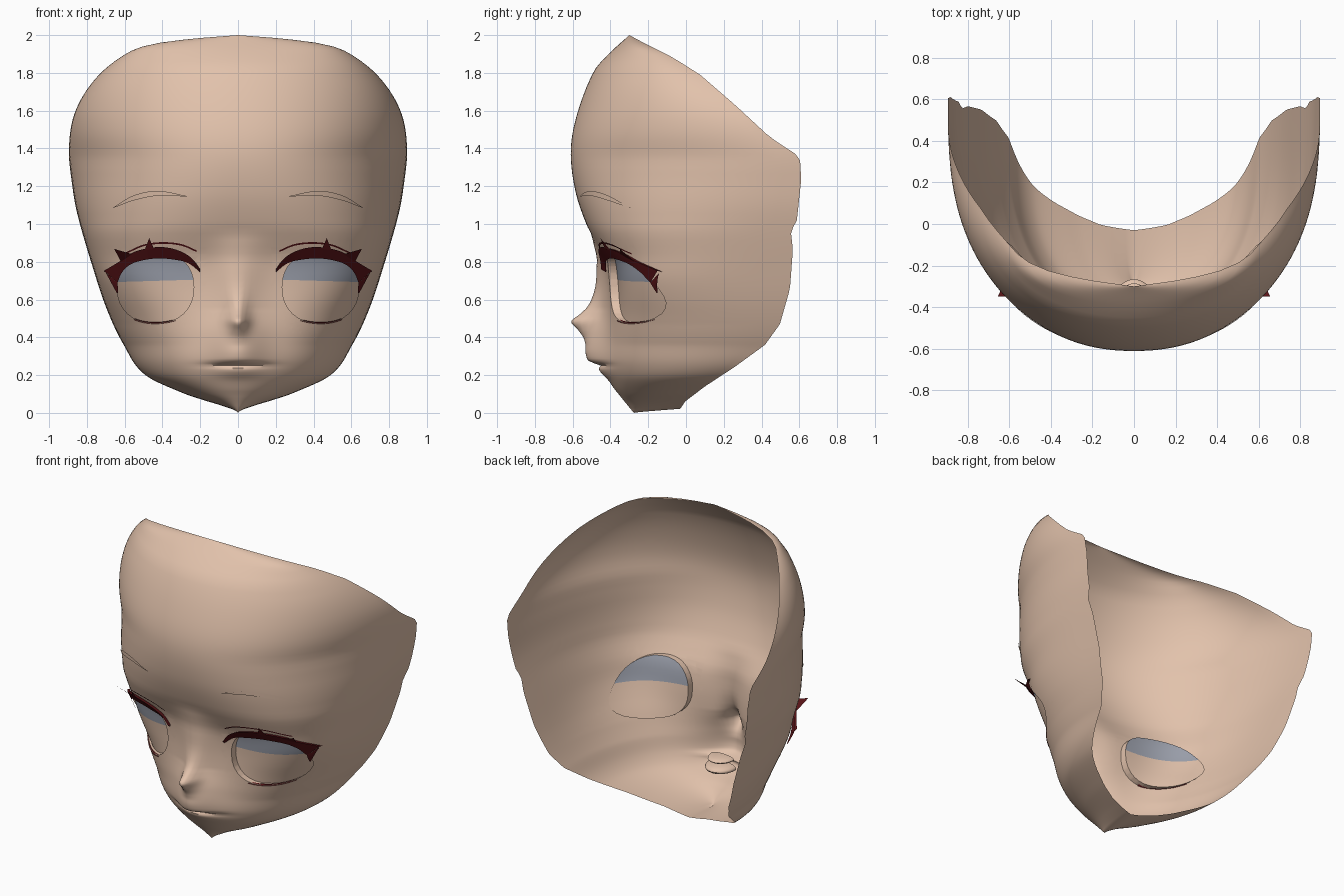
import bpy, bmesh, math
from mathutils import Vector

if "Cube" in bpy.data.objects:
    bpy.data.objects.remove(bpy.data.objects["Cube"])


def material(name, rgb):
    m = bpy.data.materials.new(name)
    m.diffuse_color = (*rgb, 1)
    m.use_nodes = True
    m.node_tree.nodes["Principled BSDF"].inputs["Base Color"].default_value = m.diffuse_color
    return m


SKIN = material("skin", (0.76, 0.54, 0.41))
SHADE = material("eye_grey", (0.33, 0.35, 0.41))
LASH = material("dark_red", (0.10, 0.007, 0.009))


def linear(keys, t):
    for (a, va), (b, vb) in zip(keys, keys[1:]):
        if t <= b:
            return va + (vb - va) * (t - a) / (b - a)
    return keys[-1][1]


def smooth(keys, t):
    """Cubic interpolation through (position, value) keys."""
    n = len(keys)
    t = min(max(t, keys[0][0]), keys[-1][0])
    i = next((k for k in range(n - 1) if t <= keys[k + 1][0]), n - 2)

    def slope(k):
        a, b = keys[max(k - 1, 0)], keys[min(k + 1, n - 1)]
        return (b[1] - a[1]) / (b[0] - a[0])
    (a, va), (b, vb) = keys[i], keys[i + 1]
    d = b - a
    s = (t - a) / d
    return ((2*s**3 - 3*s**2 + 1) * va + (s**3 - 2*s**2 + s) * d * slope(i)
            + (3*s**2 - 2*s**3) * vb + (s**3 - s**2) * d * slope(i + 1))


# Face measurements by height: half width, front line, back rim, roundness
WIDTH = [(0, 0), (.022, .07), (.06, .16), (.1, .28), (.2, .49), (.36, .605), (.55, .695),
         (.79, .775), (1.05, .85), (1.2, .877), (1.4, .895), (1.595, .862), (1.775, .75),
         (1.9, .595), (1.95, .465), (1.98, .25), (2, 0)]
FRONT = [(0, -.275), (.035, -.305), (.135, -.38), (.26, -.425), (.4, -.42), (.58, -.408),
         (.7, -.41), (.81, -.43), (.9, -.475), (1, -.528), (1.18, -.587), (1.39, -.61),
         (1.58, -.577), (1.81, -.487), (1.9, -.41), (2, -.3)]
BACK = [(0, -.03), (.06, -.005), (.14, .1), (.245, .26), (.36, .418), (.47, .497), (.655, .55),
        (.865, .566), (.96, .555), (1.02, .587), (1.235, .61), (1.355, .603), (1.46, .444),
        (1.63, .26), (1.79, .075), (1.885, -.075), (1.97, -.245), (2, -.3)]
ROUND = [(0, 2), (.15, 2.05), (.3, 2.3), (.5, 2.75), (.7, 3.3), (.85, 3.1), (1.13, 2.5),
         (1.4, 2.2), (2, 2)]
NOSE = [(.36, 0), (.40, .02), (.44, .06), (.485, .115), (.52, .085), (.585, .04), (.68, .01), (.8, 0)]
LIPS = [(.1, 0), (.17, .012), (.21, .035), (.235, .042), (.255, .028), (.268, .075), (.3, .085),
        (.36, .075), (.42, .05), (.5, .015), (.55, 0)]
BRIDGE = [(.25, 0), (.35, .03), (.45, .055), (.6, .06), (.75, .055), (.85, .03), (.95, 0)]


def bump(x, z):
    return (smooth(NOSE, z) * math.exp(-(x / .05) ** 2)
            + smooth(LIPS, z) * math.exp(-(x / .14) ** 2)
            + smooth(BRIDGE, z) * math.exp(-(x / .13) ** 2))


def surface(x, z):
    """Depth of the face front at x, z."""
    n, back = smooth(ROUND, z), linear(BACK, z)
    r = min(x / smooth(WIDTH, z), .999)
    return back - (back - smooth(FRONT, z)) * (1 - r ** n) ** (1 / n) - bump(x, z)


def finish(bm, name, mats, angle=50, mirror=True):
    bmesh.ops.remove_doubles(bm, verts=bm.verts[:], dist=1e-4)
    me = bpy.data.meshes.new(name)
    bm.to_mesh(me)
    bm.free()
    for m in mats:
        me.materials.append(m)
    ob = bpy.data.objects.new(name, me)
    bpy.context.collection.objects.link(ob)
    bpy.ops.object.select_all(action='DESELECT')
    bpy.context.view_layer.objects.active = ob
    ob.select_set(True)
    bpy.ops.object.shade_smooth_by_angle(angle=math.radians(angle))
    if mirror:
        mod = ob.modifiers.new("mirror", 'MIRROR')
        mod.merge_threshold = 5e-4
    return ob


# Face shell, right half
heights = ([i * .0125 for i in range(48)] + [.6 + i * .035 for i in range(38)]
           + [1.92, 1.94, 1.96, 1.975, 1.985, 1.993, 2])
COLS = 44
bm = bmesh.new()
rows = []
for z in heights:
    w, front, back, n = smooth(WIDTH, z), smooth(FRONT, z), linear(BACK, z), smooth(ROUND, z)
    row = []
    for j in range(COLS + 1):
        s = j / COLS
        a = math.pi / 2 * s ** 1.4
        x = max(w, 0) * math.sin(a) ** (2 / n)
        y = back - (back - front) * max(math.cos(a), 0) ** (2 / n) - bump(x, z)
        row.append(bm.verts.new((x, y, z + .022 * s * s * max(0, 1 - z / .06))))
    rows.append(row)
for lo, hi in zip(rows, rows[1:]):
    for j in range(COLS):
        bm.faces.new((lo[j], lo[j + 1], hi[j + 1], hi[j]))
bmesh.ops.remove_doubles(bm, verts=bm.verts[:], dist=1e-4)

# Eye opening: cut the rounded outline, then push the inside back as the eye plate
EYE, SIDES = Vector((.437, 0, .665)), 32


def outline(k):
    a = 2 * math.pi * k / SIDES
    c, s = math.cos(a), math.sin(a)
    return EYE + Vector((.203 * math.copysign(abs(c) ** .9, c), 0,
                         .19 * math.copysign(abs(s) ** .9, s)))


planes = []
for k in range(SIDES):
    p, q = outline(k), outline(k + 1)
    planes.append((p, Vector((q.z - p.z, 0, p.x - q.x)).normalized()))


def eye_faces(cuts):
    out = []
    for f in bm.faces:
        c = f.calc_center_median()
        if (abs(c.x - EYE.x) < .25 and abs(c.z - EYE.z) < .25
                and all((c - p).dot(n) < 0 for p, n in cuts)):
            out.append(f)
    return out


for k, (p, n) in enumerate(planes + [(Vector((0, 0, .712)), Vector((.03, 0, 1)))]):
    faces = eye_faces(planes[:k])
    geom = list({v for f in faces for v in f.verts}) + list({e for f in faces for e in f.edges}) + faces
    bmesh.ops.bisect_plane(bm, geom=geom, dist=1e-5, plane_co=p, plane_no=n)
inside = eye_faces(planes)
new = bmesh.ops.extrude_face_region(bm, geom=inside)['geom']
bmesh.ops.delete(bm, geom=[f for f in inside if f.is_valid], context='FACES')
for g in new:
    if isinstance(g, bmesh.types.BMVert):
        g.co.y += .045 - .025 * (g.co.x - .234) / .4
for g in new:
    if isinstance(g, bmesh.types.BMFace):
        c = g.calc_center_median()
        g.material_index = int(c.z + .03 * c.x > .712)
finish(bm, "face_shell", [SKIN, SHADE])


# Lashes, creases and brows: ribbons between two curves laid over the face
def ribbon(name, mat, strips, steps=24):
    bm = bmesh.new()
    for low, high, off_low, off_high in strips:
        prev = None
        for i in range(steps + 1):
            pair = []
            for pts, off in ((low, off_low), (high, off_high)):
                t = i / steps * (len(pts) - 1)
                x = smooth([(k, p[0]) for k, p in enumerate(pts)], t)
                z = smooth([(k, p[1]) for k, p in enumerate(pts)], t)
                y = surface(min(x, .62), z) + max(0, x - .62) * 1.2 - off
                pair.append(bm.verts.new((x, y, z)))
            if prev:
                bm.faces.new((prev[0], pair[0], pair[1], prev[1]))
            prev = pair
    bmesh.ops.remove_doubles(bm, verts=bm.verts[:], dist=1e-5)
    bmesh.ops.dissolve_degenerate(bm, edges=bm.edges[:], dist=1e-5)
    return finish(bm, name, [mat])


def raised(pts, h):
    return [(x, z + h) for x, z in pts]


lash_low = [(.2, .745), (.25, .785), (.31, .807), (.43, .818), (.55, .795), (.61, .75), (.638, .69)]
lash_high = [(.2, .76), (.25, .823), (.33, .865), (.43, .878), (.55, .852), (.63, .80), (.71, .752)]
ribbon("upper_lash", LASH, [
    (lash_low, lash_high, .008, .03),
    (lash_high, raised(lash_high, -.006), .03, .004),
    ([(.638, .69), (.634, .635)], [(.70, .742), (.642, .635)], .008, .012),
    ([(.445, .868), (.495, .86)], [(.47, .925)] * 2, .03, .04),
    ([(.56, .84), (.62, .80)], [(.655, .868)] * 2, .03, .12)])
crease = [(.22, .852), (.3, .885), (.4, .895), (.5, .882), (.6, .838)]
ribbon("lid_crease", LASH, [(crease, raised(crease, .009), .006, .008)])
under = [(.33, .487), (.38, .476), (.44, .471), (.50, .477), (.55, .492)]
ribbon("lower_lash", LASH, [(under, raised(under, .009), .004, -.012)])
ribbon("brow", SKIN, [([(.27, 1.145), (.42, 1.15), (.55, 1.125), (.66, 1.085)],
                       [(.27, 1.148), (.42, 1.175), (.55, 1.152), (.66, 1.088)], .009, .009)])

# Mouth pocket and upper teeth behind the lips
for name, z, size in (("mouth_pocket", .235, (.1, .12, .032)), ("upper_teeth", .29, (.085, .1, .022))):
    bm = bmesh.new()
    bmesh.ops.create_uvsphere(bm, u_segments=24, v_segments=12, radius=1)
    bmesh.ops.bisect_plane(bm, geom=bm.verts[:] + bm.edges[:] + bm.faces[:], dist=1e-5,
                           plane_co=(0, 0, 0), plane_no=(0, 1, 0), clear_inner=True)
    bmesh.ops.scale(bm, vec=size, verts=bm.verts[:])
    bmesh.ops.translate(bm, vec=(0, -.385, z), verts=bm.verts[:])
    finish(bm, name, [SKIN], mirror=False)
